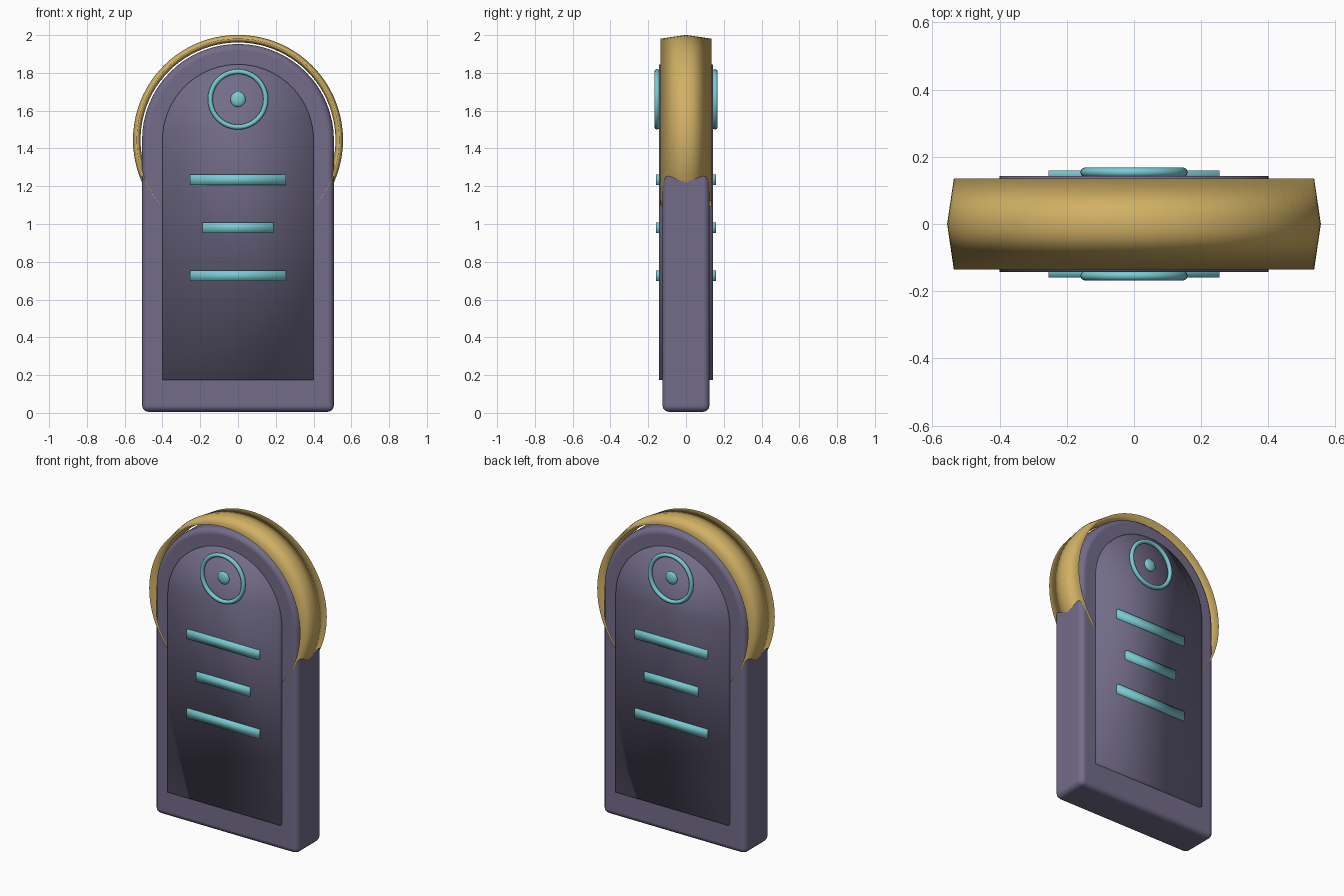
import bpy, bmesh, math

if "Cube" in bpy.data.objects:
    bpy.data.objects.remove(bpy.data.objects["Cube"])

def material(name, rgb):
    m = bpy.data.materials.new(name)
    m.diffuse_color = (*rgb, 1)
    m.use_nodes = True
    m.node_tree.nodes["Principled BSDF"].inputs["Base Color"].default_value = m.diffuse_color
    return m

STONE = material("slate purple", (0.17, 0.15, 0.25))
GOLD = material("gold", (0.64, 0.44, 0.13))
TEAL = material("teal", (0.19, 0.60, 0.65))
CZ = 1.445  # centre height of the arch

def finish(bm, name, mat):
    bmesh.ops.recalc_face_normals(bm, faces=bm.faces)
    for f in bm.faces:
        f.smooth = True
    me = bpy.data.meshes.new(name)
    bm.to_mesh(me)
    bm.free()
    me.materials.append(mat)
    ob = bpy.data.objects.new(name, me)
    bpy.context.collection.objects.link(ob)
    return ob

def arch_slab(name, r, bottom, y0, y1, mat, steps=32):
    """Arched outline extruded from y0 to y1."""
    pts = [(-r, bottom), (r, bottom)]
    pts += [(r * math.cos(math.pi * i / steps), CZ + r * math.sin(math.pi * i / steps))
            for i in range(steps + 1)]
    bm = bmesh.new()
    face = bm.faces.new([bm.verts.new((x, y0, z)) for x, z in pts])
    ext = bmesh.ops.extrude_face_region(bm, geom=[face])
    bmesh.ops.translate(bm, vec=(0, y1 - y0, 0),
                        verts=[v for v in ext["geom"] if isinstance(v, bmesh.types.BMVert)])
    return finish(bm, name, mat)

def sweep(name, section, a0, a1, cz, mat, steps, closed=False):
    """Sweep a closed (radius, y) section around the y axis."""
    bm = bmesh.new()
    count = steps if closed else steps + 1
    rings = []
    for i in range(count):
        a = math.radians(a0 + (a1 - a0) * i / steps)
        rings.append([bm.verts.new((r * math.cos(a), y, cz + r * math.sin(a))) for r, y in section])
    n = len(section)
    for i in range(steps):
        p, q = rings[i], rings[(i + 1) % count]
        for j in range(n):
            k = (j + 1) % n
            bm.faces.new((p[j], p[k], q[k], q[j]))
    if not closed:
        bm.faces.new(rings[0])
        bm.faces.new(rings[-1])
    return finish(bm, name, mat)

# Rounded main slab
body = arch_slab("body", 0.508, 0.005, -0.125, 0.125, STONE)
bev = body.modifiers.new("rounded edges", 'BEVEL')
bev.width, bev.segments, bev.limit_method = 0.035, 3, 'ANGLE'
bev.angle_limit = math.radians(40)
body.modifiers.new("flat faces", 'WEIGHTED_NORMAL')

# Gold hoop with a flattened diamond section
sweep("gold_hoop", [(0.556, 0), (0.536, 0.136), (0.516, 0), (0.536, -0.136)],
      -40.5, 220.5, CZ, GOLD, 64)

# Details repeated on front and back
for side, s in (("front", -1), ("back", 1)):
    arch_slab(side + "_panel", 0.40, 0.175, s * 0.10, s * 0.143, STONE)

    # Ring and centre stud
    circle = [(0.147 + 0.013 * math.cos(t * math.pi / 4),
               s * 0.154 + 0.014 * math.sin(t * math.pi / 4)) for t in range(8)]
    sweep(side + "_ring", circle, 0, 360, 1.66, TEAL, 40, True)
    bm = bmesh.new()
    bmesh.ops.create_uvsphere(bm, u_segments=20, v_segments=10, radius=0.04)
    bmesh.ops.scale(bm, vec=(1, 0.4, 1), verts=bm.verts)
    bmesh.ops.translate(bm, vec=(0, s * 0.145, 1.66), verts=bm.verts)
    finish(bm, side + "_stud", TEAL)

    # Three horizontal bars
    for i, (z, half) in enumerate(((1.235, 0.255), (0.98, 0.188), (0.727, 0.255))):
        bm = bmesh.new()
        bmesh.ops.create_cube(bm, size=1)
        bmesh.ops.scale(bm, vec=(2 * half, 0.03, 0.056), verts=bm.verts)
        bmesh.ops.translate(bm, vec=(0, s * 0.144, z), verts=bm.verts)
        finish(bm, f"{side}_bar_{i + 1}", TEAL)
